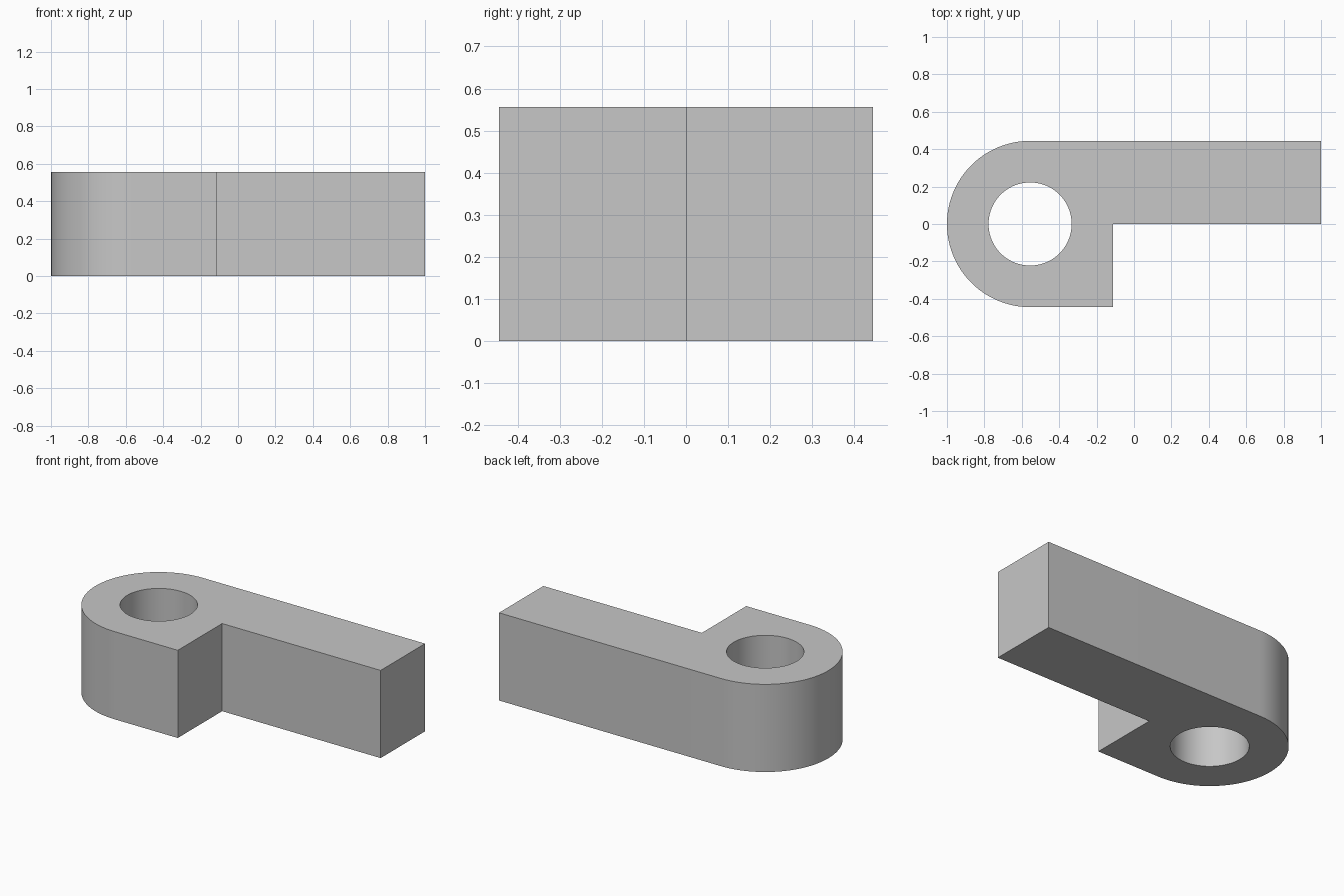
import bpy
import bmesh
from math import cos, sin, pi, radians

cube = bpy.data.objects.get("Cube")
if cube:
    bpy.data.objects.remove(cube, do_unlink=True)

UNIT = 1 / 9
HEIGHT = 5 * UNIT
RADIUS = 4 * UNIT
BORE = 2 * UNIT
EYE_X = -1 + RADIUS      # centre of the bore
SHOULDER_X = EYE_X + RADIUS


def arc(radius, start, end, steps):
    """Points on an arc round the bore centre."""
    return [(EYE_X + radius * cos(start + (end - start) * i / steps),
             radius * sin(start + (end - start) * i / steps))
            for i in range(steps + 1)]


def add_loop(bm, points):
    """Closed loop of edges on the ground plane."""
    verts = [bm.verts.new((x, y, 0)) for x, y in points]
    return [bm.edges.new((v, verts[i - 1])) for i, v in enumerate(verts)]


# Plan outline: rounded eye, square shoulder, straight arm
outline = arc(RADIUS, pi / 2, 3 * pi / 2, 48)
outline += [(SHOULDER_X, -RADIUS), (SHOULDER_X, 0), (1, 0), (1, RADIUS)]
bore = arc(BORE, 0, 2 * pi, 72)[:-1]

# Fill between outline and bore, then raise to full height
bm = bmesh.new()
edges = add_loop(bm, outline) + add_loop(bm, bore)
bmesh.ops.triangle_fill(bm, edges=edges, use_beauty=True)
raised = bmesh.ops.extrude_face_region(bm, geom=bm.faces[:], use_keep_orig=True)
top = [g for g in raised["geom"] if isinstance(g, bmesh.types.BMVert)]
bmesh.ops.translate(bm, verts=top, vec=(0, 0, HEIGHT))
bmesh.ops.recalc_face_normals(bm, faces=bm.faces[:])
mesh = bpy.data.meshes.new("eye_arm")
bm.to_mesh(mesh)
bm.free()

eye_arm = bpy.data.objects.new("eye_arm", mesh)
bpy.context.collection.objects.link(eye_arm)

# Plain grey finish
grey = bpy.data.materials.new("plain_grey")
grey.use_nodes = True
colour = (0.57, 0.57, 0.57, 1)
grey.diffuse_color = colour
grey.node_tree.nodes["Principled BSDF"].inputs["Base Color"].default_value = colour
mesh.materials.append(grey)

# Smooth round walls, crisp corners
bpy.ops.object.select_all(action="DESELECT")
eye_arm.select_set(True)
bpy.context.view_layer.objects.active = eye_arm
bpy.ops.object.shade_smooth_by_angle(angle=radians(30))
